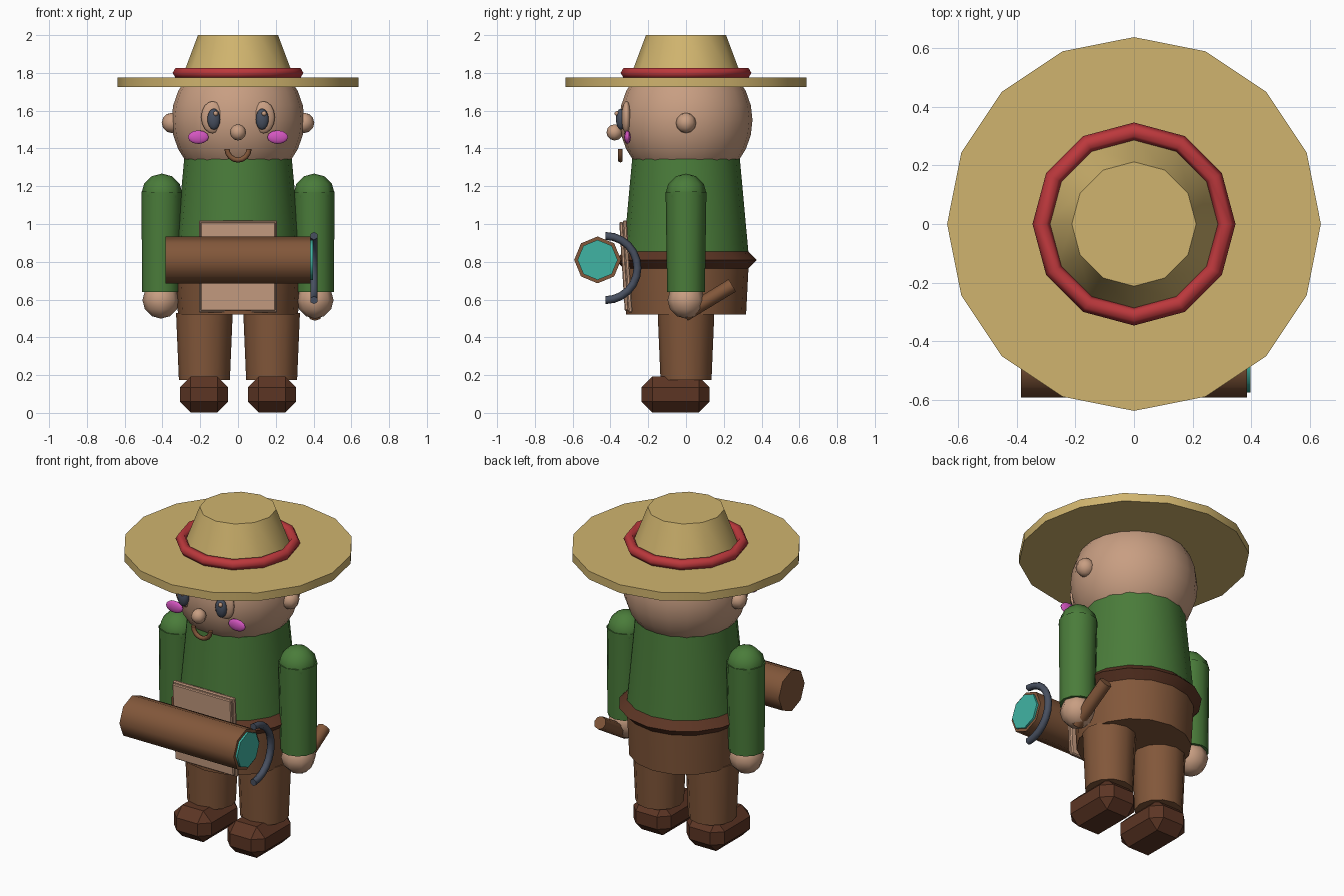
import bpy, bmesh, math
from mathutils import Vector

if "Cube" in bpy.data.objects:
    bpy.data.objects.remove(bpy.data.objects["Cube"])


def colour(name, r, g, b):
    lin = [(c / 255 / 12.92) if c < 10 else ((c / 255 + 0.055) / 1.055) ** 2.4 for c in (r, g, b)]
    m = bpy.data.materials.new(name)
    m.diffuse_color = (*lin, 1)
    m.use_nodes = True
    m.node_tree.nodes["Principled BSDF"].inputs["Base Color"].default_value = m.diffuse_color
    return m


STRAW = colour("straw", 208, 180, 110)
RED = colour("red", 188, 56, 60)
SKIN = colour("skin", 200, 158, 130)
GREEN = colour("green", 74, 124, 58)
BROWN = colour("brown", 130, 87, 58)
DARK = colour("dark_brown", 92, 53, 36)
TEAL = colour("teal", 64, 180, 164)
SLATE = colour("slate", 72, 80, 96)
PINK = colour("pink", 212, 86, 192)


def finish(ob, name, mat, angle=50):
    ob.name = name
    ob.data.materials.append(mat)
    if angle:
        bpy.ops.object.select_all(action='DESELECT')
        ob.select_set(True)
        bpy.context.view_layer.objects.active = ob
        bpy.ops.object.shade_smooth_by_angle(angle=math.radians(angle))
    return ob


def from_bmesh(bm, name, mat, angle=50):
    bmesh.ops.recalc_face_normals(bm, faces=bm.faces)
    me = bpy.data.meshes.new(name)
    bm.to_mesh(me)
    bm.free()
    ob = bpy.data.objects.new(name, me)
    bpy.context.collection.objects.link(ob)
    return finish(ob, name, mat, angle)


def ball(name, mat, loc, size, seg=16, rings=10):
    bpy.ops.mesh.primitive_uv_sphere_add(segments=seg, ring_count=rings, radius=1, location=loc)
    ob = bpy.context.object
    ob.scale = size if isinstance(size, tuple) else (size,) * 3
    return finish(ob, name, mat)


def cone(name, mat, a, b, r1, r2, sides):
    """Capped cone or cylinder between two points."""
    a, b = Vector(a), Vector(b)
    bpy.ops.mesh.primitive_cone_add(vertices=sides, radius1=r1, radius2=r2,
                                    depth=(b - a).length, location=(a + b) / 2)
    ob = bpy.context.object
    ob.rotation_euler = (b - a).to_track_quat('Z', 'Y').to_euler()
    return finish(ob, name, mat)


def ring(name, mat, centre, u, v, R, r, n, m, start=0, sweep=360):
    """Torus, or capped part of one, in the plane of u and v."""
    centre, u, v = Vector(centre), Vector(u), Vector(v)
    w = u.cross(v)
    full = sweep == 360
    bm = bmesh.new()
    loops = []
    for i in range(n if full else n + 1):
        t = math.radians(start + sweep * i / n)
        out = u * math.cos(t) + v * math.sin(t)
        loops.append([bm.verts.new(centre + out * (R + r * math.cos(p)) + w * r * math.sin(p))
                      for p in (2 * math.pi * j / m for j in range(m))])
    for i in range(n):
        a, b = loops[i], loops[(i + 1) % len(loops)]
        for j in range(m):
            k = (j + 1) % m
            bm.faces.new((a[j], b[j], b[k], a[k]))
    if not full:
        bm.faces.new(loops[0])
        bm.faces.new(loops[-1])
    return from_bmesh(bm, name, mat, 62)


def block(name, mat, loc, size, bevel, tilt=0):
    bm = bmesh.new()
    bmesh.ops.create_cube(bm, size=1)
    bmesh.ops.scale(bm, vec=size, verts=bm.verts)
    bmesh.ops.bevel(bm, geom=bm.edges[:], offset=bevel, segments=1, affect='EDGES')
    ob = from_bmesh(bm, name, mat, 0)
    ob.location = loc
    ob.rotation_euler.x = tilt
    return ob


X, Y, Z = (1, 0, 0), (0, 1, 0), (0, 0, 1)

# Hat
cone("hat_brim", STRAW, (0, 0, 1.725), (0, 0, 1.775), 0.637, 0.637, 16)
cone("hat_crown", STRAW, (0, 0, 1.76), (0, 0, 2.0), 0.302, 0.212, 12)
ring("hat_band", RED, (0, 0, 1.80), X, Y, 0.315, 0.031, 12, 6)

# Head and face
ball("head", SKIN, (0, 0, 1.55), 0.352, 20, 14)
ball("nose", SKIN, (0, -0.378, 1.485), 0.043, 8, 6)
ring("mouth", BROWN, (0, -0.347, 1.397), X, Z, 0.058, 0.014, 8, 6, 180, 180)
for s, side in ((-1, "left"), (1, "right")):
    ball(side + "_ear", SKIN, (s * 0.35, 0, 1.535), 0.054, 8, 6)
    ball(side + "_eye", SKIN, (s * 0.135, -0.315, 1.565), (0.06, 0.028, 0.085), 12, 8)
    ball(side + "_pupil", SLATE, (s * 0.128, -0.345, 1.555), (0.036, 0.026, 0.056), 10, 8)
    ball(side + "_eye_glint", SKIN, (s * 0.128 + 0.01, -0.366, 1.585), 0.013, 8, 6)
    ball(side + "_cheek", PINK, (s * 0.21, -0.31, 1.46), (0.058, 0.018, 0.036), 10, 6)

# Body
cone("torso", GREEN, (0, 0, 0.80), (0, 0, 1.345), 0.335, 0.285, 16)
cone("hips", BROWN, (0, 0, 0.52), (0, 0, 0.81), 0.318, 0.333, 16)
ring("belt", DARK, (0, 0, 0.81), X, Y, 0.325, 0.05, 16, 4)

# Limbs
for s, side in ((-1, "left"), (1, "right")):
    cone(side + "_arm", GREEN, (s * 0.408, 0, 0.64), (s * 0.403, 0, 1.17), 0.1, 0.108, 12)
    ball(side + "_shoulder", GREEN, (s * 0.403, 0, 1.158), 0.109, 8, 6)
    ball(side + "_hand", SKIN, (s * 0.408, 0, 0.597), 0.098, 8, 6)
    cone(side + "_leg", BROWN, (s * 0.178, 0, 0.175), (s * 0.178, 0, 0.53), 0.135, 0.15, 12)
    block(side + "_shoe", DARK, (s * 0.18, -0.055, 0.097), (0.255, 0.36, 0.19), 0.057)

# Board held against the front of the body
tilt = 0.062
block("board", SKIN, (0, -0.309, 0.775), (0.415, 0.022, 0.49), 0.006, tilt)
block("board_sheet", SKIN, (0, -0.329, 0.776), (0.395, 0.02, 0.47), 0.005, tilt)

# Tube with a lens, curved hook and the stick in the hand
cone("tube", BROWN, (-0.385, -0.468, 0.81), (0.385, -0.468, 0.81), 0.124, 0.124, 8)
cone("tube_lens", TEAL, (0.38, -0.468, 0.81), (0.397, -0.468, 0.81), 0.106, 0.106, 8)
ring("hook", SLATE, (0.402, -0.427, 0.767), Y, Z, 0.17, 0.021, 12, 6, -90, 180)
cone("stick", BROWN, (0.408, -0.01, 0.52), (0.408, 0.245, 0.675), 0.038, 0.038, 8)
